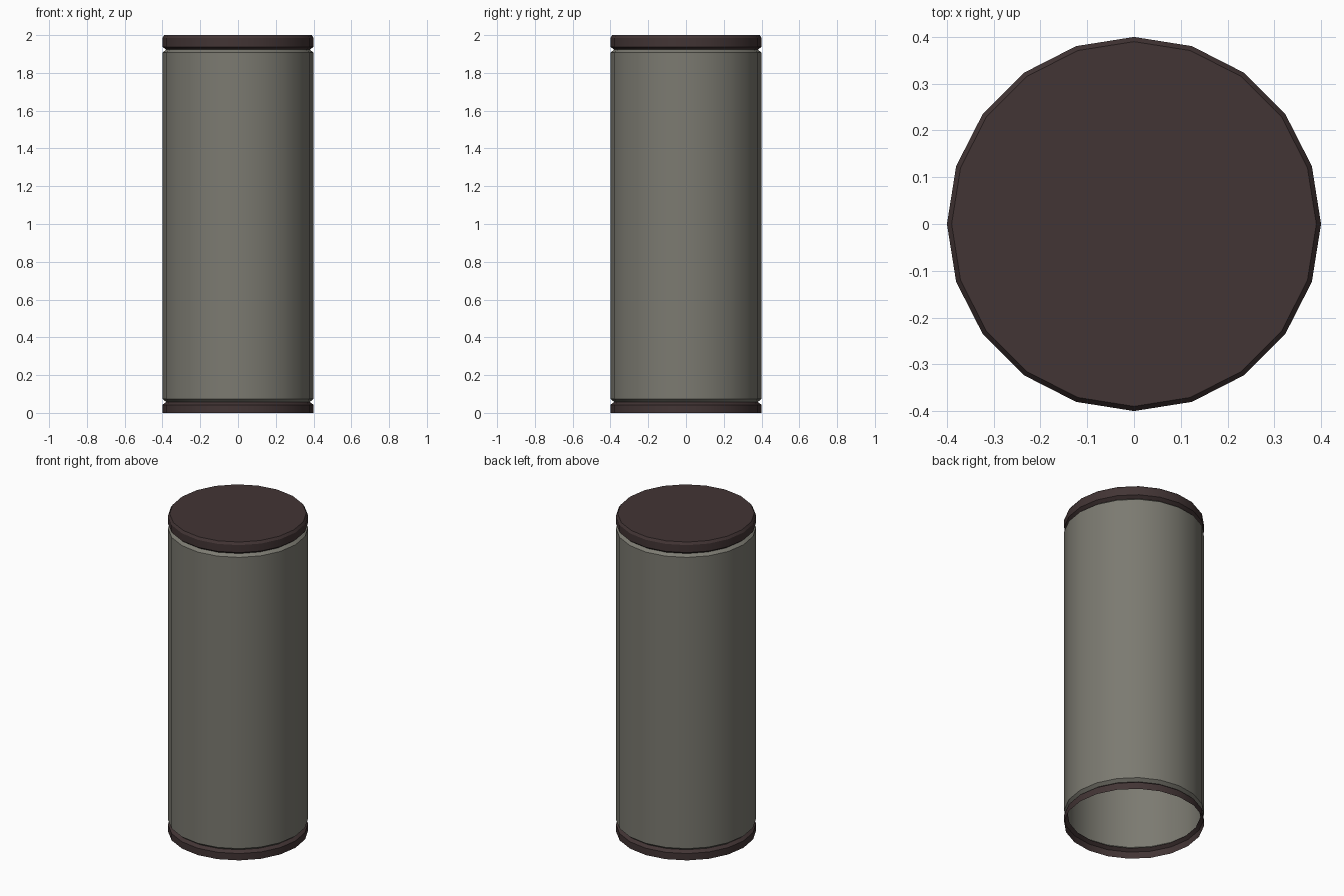
import bpy, bmesh
from math import cos, sin, pi

if "Cube" in bpy.data.objects:
    bpy.data.objects.remove(bpy.data.objects["Cube"])

SIDES = 20


def material(name, color):
    m = bpy.data.materials.new(name)
    m.diffuse_color = (*color, 1)
    m.use_nodes = True
    m.node_tree.nodes["Principled BSDF"].inputs["Base Color"].default_value = m.diffuse_color
    return m


def lathe(name, profile, mat, capped=False):
    """Revolve (radius, z) points into an open shell, optionally closing the top."""
    bm = bmesh.new()
    rings = [[bm.verts.new((r * cos(2 * pi * i / SIDES), r * sin(2 * pi * i / SIDES), z))
              for i in range(SIDES)] for r, z in profile]
    for low, high in zip(rings, rings[1:]):
        for i in range(SIDES):
            j = (i + 1) % SIDES
            bm.faces.new((low[i], low[j], high[j], high[i]))
    if capped:
        bm.faces.new(rings[-1])
    mesh = bpy.data.meshes.new(name)
    bm.to_mesh(mesh)
    bm.free()
    mesh.materials.append(mat)
    ob = bpy.data.objects.new(name, mesh)
    bpy.context.collection.objects.link(ob)
    bpy.ops.object.select_all(action='DESELECT')
    ob.select_set(True)
    bpy.context.view_layer.objects.active = ob
    bpy.ops.object.shade_smooth_by_angle(angle=pi / 6)
    return ob


body_mat = material("body_grey", (0.2, 0.195, 0.165))
rim_mat = material("rim_brown", (0.055, 0.035, 0.035))

# Open-bottomed rim, wall with grooved ends, and closed lid
lathe("bottom_rim", [(0.40, 0), (0.40, 0.043), (0.38, 0.058)], rim_mat)
lathe("cylinder_wall", [(0.38, 0.058), (0.40, 0.074), (0.40, 1.908), (0.38, 1.923)], body_mat)
lathe("top_lid", [(0.38, 1.923), (0.40, 1.938), (0.40, 1.985), (0.39, 2.0)], rim_mat, capped=True)
